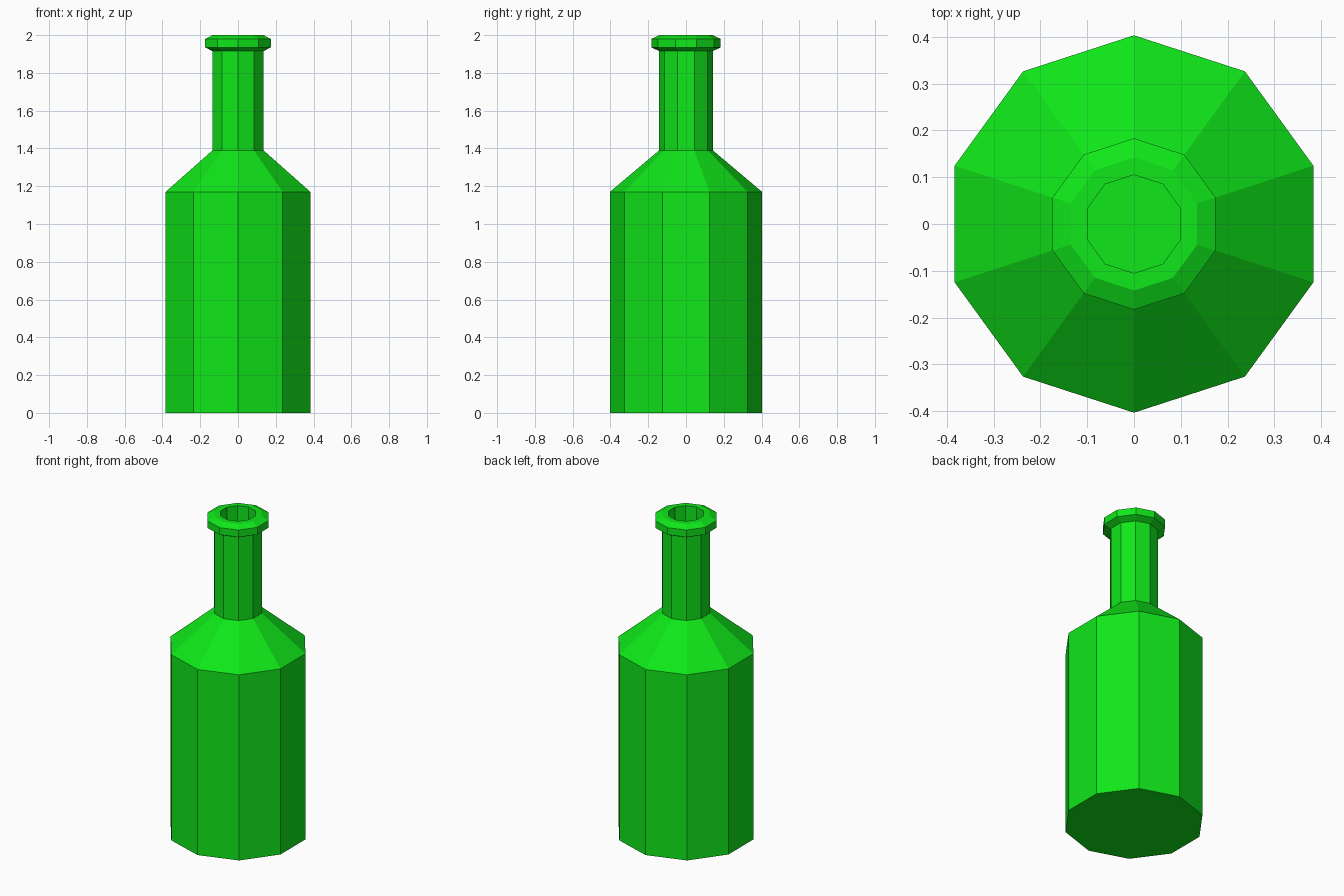
import bpy, bmesh, math

if "Cube" in bpy.data.objects:
    bpy.data.objects.remove(bpy.data.objects["Cube"])

SIDES = 10

# Outer bottle profile from base to lip, then down the inside of the neck (radius, height)
profile = [
    (0.403, 0.0), (0.403, 1.17),                                # body
    (0.142, 1.39), (0.142, 1.915),                              # shoulder, neck
    (0.183, 1.935), (0.183, 1.98), (0.142, 2.0),                # lip
    (0.105, 2.0), (0.105, 1.40),                                # mouth opening
]


def lathe(name, points, sides, material):
    bm = bmesh.new()
    rings = []
    for r, z in points:
        ring = []
        for i in range(sides):
            a = math.pi / 2 + 2 * math.pi * i / sides
            ring.append(bm.verts.new((r * math.cos(a), r * math.sin(a), z)))
        rings.append(ring)
    for low, high in zip(rings, rings[1:]):
        for i in range(sides):
            j = (i + 1) % sides
            bm.faces.new((low[i], low[j], high[j], high[i]))
    # base and floor of the mouth
    bm.faces.new(rings[0][::-1])
    bm.faces.new(rings[-1])
    bmesh.ops.recalc_face_normals(bm, faces=bm.faces)
    mesh = bpy.data.meshes.new(name)
    bm.to_mesh(mesh)
    bm.free()
    mesh.materials.append(material)
    obj = bpy.data.objects.new(name, mesh)
    bpy.context.collection.objects.link(obj)
    return obj


# Green glass
green = bpy.data.materials.new("green_glass")
green.diffuse_color = (0.005, 0.8, 0.01, 1.0)
green.use_nodes = True
green.node_tree.nodes["Principled BSDF"].inputs["Base Color"].default_value = green.diffuse_color

lathe("bottle", profile, SIDES, green)
